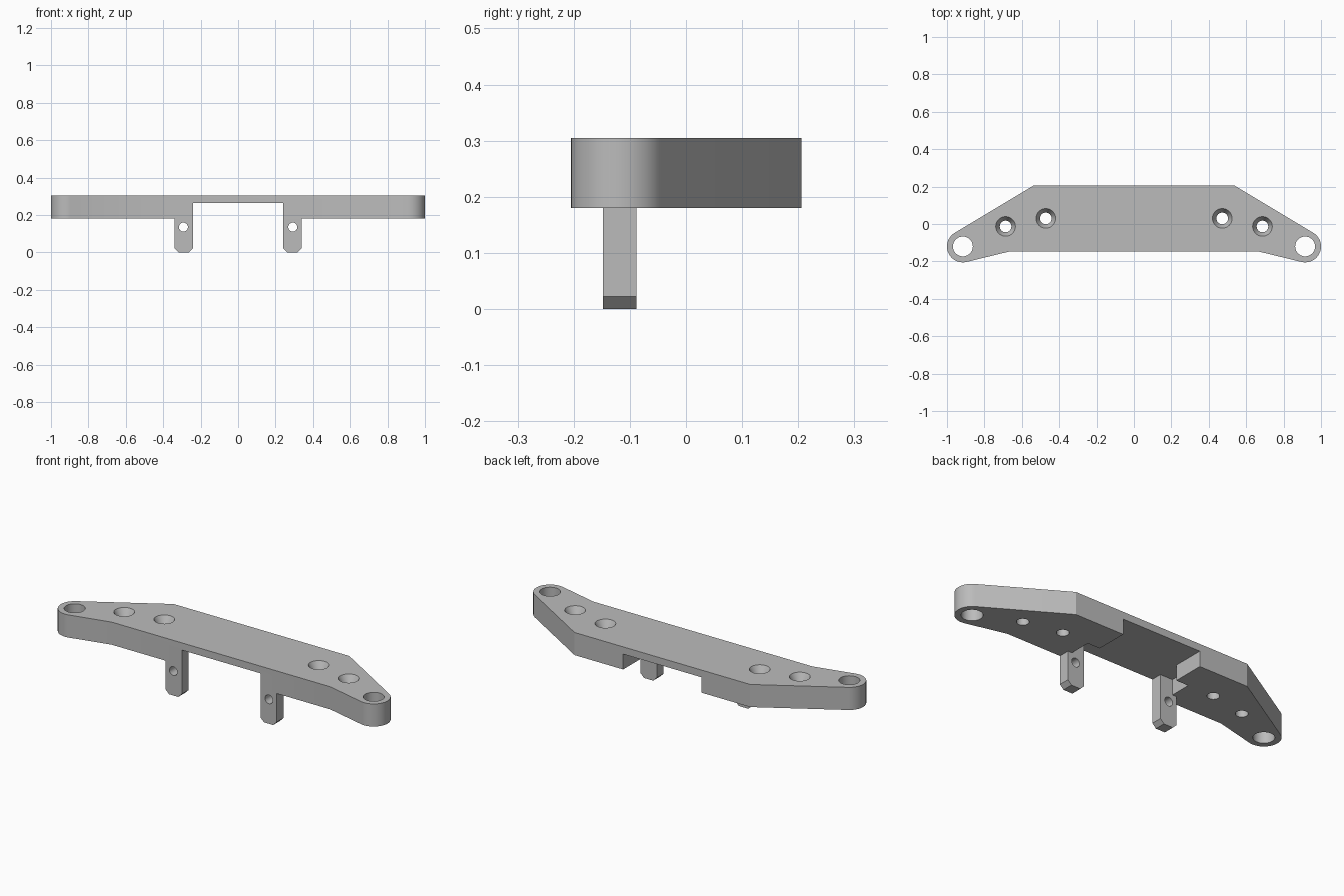
import bpy, bmesh
from math import atan2, acos, hypot, cos, sin, pi, radians
from mathutils import Matrix

cube = bpy.data.objects.get("Cube")
if cube:
    bpy.data.objects.remove(cube, do_unlink=True)

grey = bpy.data.materials.new("plain grey")
grey.use_nodes = True
grey.diffuse_color = (0.5, 0.5, 0.5, 1)
grey.node_tree.nodes["Principled BSDF"].inputs["Base Color"].default_value = (0.5, 0.5, 0.5, 1)

BOTTOM, TOP, ROOF = 0.18, 0.305, 0.265
FRONT, BACK = -0.148, 0.206


def finish(name, bm):
    bmesh.ops.recalc_face_normals(bm, faces=bm.faces)
    mesh = bpy.data.meshes.new(name)
    bm.to_mesh(mesh)
    bm.free()
    mesh.materials.append(grey)
    ob = bpy.data.objects.new(name, mesh)
    bpy.context.collection.objects.link(ob)
    return ob


def extrude(name, points, offset):
    bm = bmesh.new()
    face = bm.faces.new([bm.verts.new(p) for p in points])
    ext = bmesh.ops.extrude_face_region(bm, geom=[face])
    verts = [v for v in ext["geom"] if isinstance(v, bmesh.types.BMVert)]
    bmesh.ops.translate(bm, verts=verts, vec=offset)
    return finish(name, bm)


def box(name, x0, x1, y0, y1, z0, z1):
    corners = [(x0, y0, z0), (x1, y0, z0), (x1, y1, z0), (x0, y1, z0)]
    return extrude(name, corners, (0, 0, z1 - z0))


def drill(name, centre, r_low, r_high, depth, along_y=False):
    bm = bmesh.new()
    matrix = Matrix.Translation(centre)
    if along_y:
        matrix = matrix @ Matrix.Rotation(pi / 2, 4, "X")
    bmesh.ops.create_cone(bm, cap_ends=True, segments=48, radius1=r_low,
                          radius2=r_high, depth=depth, matrix=matrix)
    return finish(name, bm)


def cut(ob, cutters):
    for c in cutters:
        c.hide_render = True
        mod = ob.modifiers.new("cut", "BOOLEAN")
        mod.operation, mod.solver, mod.object = "DIFFERENCE", "EXACT", c
    bpy.context.view_layer.update()
    result = bpy.data.meshes.new_from_object(
        ob.evaluated_get(bpy.context.evaluated_depsgraph_get()))
    ob.modifiers.clear()
    ob.data = result
    for c in cutters:
        bpy.data.objects.remove(c, do_unlink=True)


# Bar outline: straight middle, tapered wings ending in rounded eyes
ex, ey, er = 0.915, -0.12, 0.085


def tangent(px, py, side):
    dx, dy = px - ex, py - ey
    return atan2(dy, dx) + side * acos(er / hypot(dx, dy))


wing_back, wing_front = (0.537, BACK), (0.67, FRONT)
a0 = tangent(*wing_back, -1)
a1 = tangent(*wing_front, 1)
if a1 > a0:
    a1 -= 2 * pi
steps = 28
arc = [(ex + er * cos(a0 + (a1 - a0) * i / steps),
        ey + er * sin(a0 + (a1 - a0) * i / steps)) for i in range(steps + 1)]
half = [wing_back] + arc + [wing_front]
outline = half + [(-x, y) for x, y in reversed(half)]
bar = extrude("cross_bar", [(x, y, BOTTOM) for x, y in outline], (0, 0, TOP - BOTTOM))

# Underside channel, then eyes, countersunk screw holes and tab pockets
cutters = [box("channel_cutter", -0.24, 0.24, -0.4, 0.4, 0.1, ROOF)]
mid, sink = (BOTTOM + TOP) / 2, 0.04
for s in (-1, 1):
    cutters.append(drill("eye_cutter", (s * ex, ey, mid), 0.053, 0.053, 0.3))
    for x, y in ((0.472, 0.03), (0.687, -0.013)):
        cutters.append(drill("screw_cutter", (s * x, y, mid), 0.031, 0.031, 0.3))
        cutters.append(drill("sink_cutter", (s * x, y, TOP - sink / 2 + 0.001),
                             0.031, 0.053, sink))
    x0, x1 = sorted((s * 0.2, s * 0.315))
    cutters.append(box("pocket_cutter", x0, x1, -0.088, 0.03, 0.1, ROOF))
cut(bar, cutters)
parts = [bar]

# Hanging tabs with chamfered feet and a cross hole
inner, outer, ch = 0.24, 0.34, 0.022
profile = [(inner, BOTTOM), (inner, ch), (inner + ch, 0), (outer - ch, 0),
           (outer, ch), (outer, BOTTOM)]
for s, side in ((1, "left"), (-1, "right")):
    tab = extrude(side + "_tab", [(s * x, FRONT, z) for x, z in profile],
                  (0, -0.088 - FRONT, 0))
    cut(tab, [drill("bolt_cutter", (s * 0.292, -0.12, 0.135), 0.024, 0.024, 0.3, True)])
    parts.append(tab)

# Smooth round walls, keep hard edges
bpy.ops.object.select_all(action="DESELECT")
for ob in parts:
    ob.select_set(True)
bpy.context.view_layer.objects.active = bar
bpy.ops.object.shade_smooth_by_angle(angle=radians(25))
